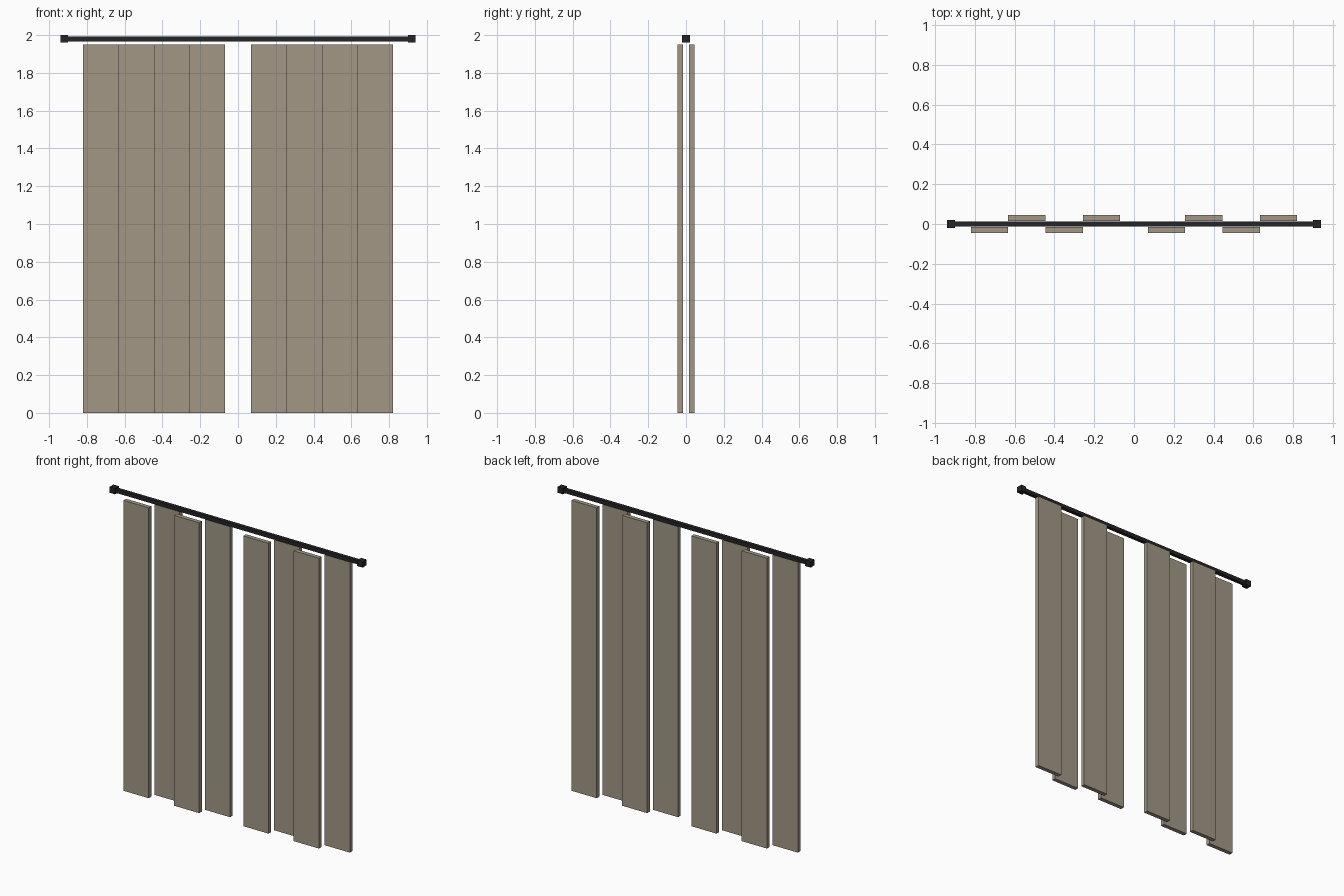
import bpy

if "Cube" in bpy.data.objects:
    bpy.data.objects.remove(bpy.data.objects["Cube"])


def material(name, color):
    m = bpy.data.materials.new(name)
    m.diffuse_color = (*color, 1)
    m.use_nodes = True
    m.node_tree.nodes["Principled BSDF"].inputs["Base Color"].default_value = m.diffuse_color
    return m


fabric = material("taupe fabric", (0.36, 0.31, 0.235))
metal = material("black metal", (0.018, 0.018, 0.02))


def box(name, lo, hi, mat):
    size = [b - a for a, b in zip(lo, hi)]
    bpy.ops.mesh.primitive_cube_add(size=1, location=[(a + b) / 2 for a, b in zip(lo, hi)])
    ob = bpy.context.object
    ob.name = name
    ob.scale = size
    bpy.ops.object.transform_apply(location=False, rotation=False, scale=True)
    ob.data.materials.append(mat)


# Curtain panels: four flat strips per side, alternating front and back
WIDTH = 0.1875
for side, start in (("left", -0.82), ("right", 0.07)):
    for i in range(4):
        x = start + i * WIDTH
        y = -0.03 if i % 2 == 0 else 0.03
        box(f"{side}_curtain_strip_{i + 1}", (x, y - 0.014, 0),
            (x + WIDTH, y + 0.014, 1.95), fabric)

# Rod with a square finial at each end
box("curtain_rod", (-0.92, -0.0125, 1.9675), (0.92, 0.0125, 1.9925), metal)
for side, x in (("left", -0.92), ("right", 0.92)):
    box(f"{side}_finial", (x - 0.02, -0.02, 1.96), (x + 0.02, 0.02, 2.0), metal)
